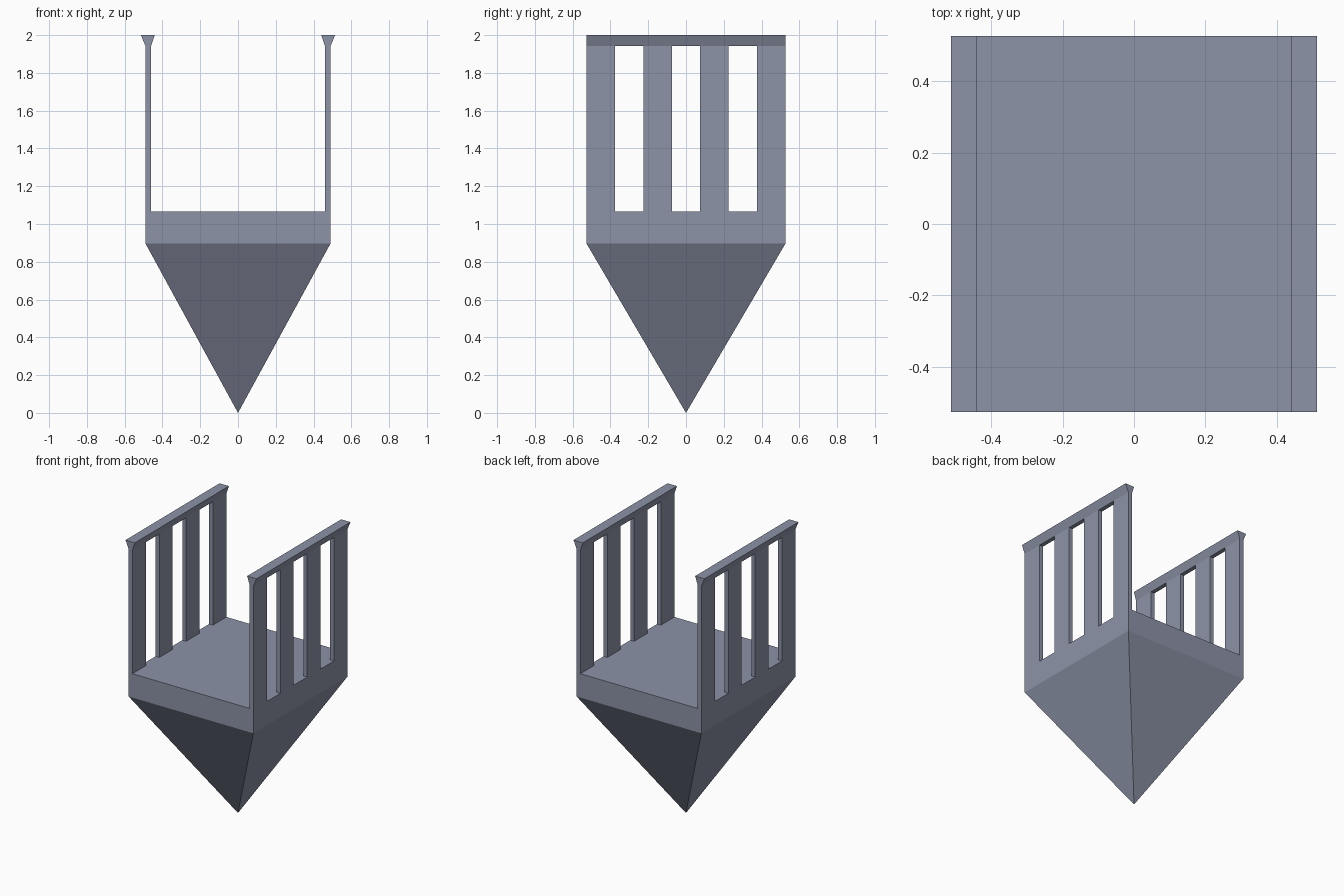
import bpy
import bmesh

if "Cube" in bpy.data.objects:
    bpy.data.objects.remove(bpy.data.objects["Cube"])

HX, HY = 0.49, 0.527             # half width and half depth of the body
Z_BASE, Z_DECK, Z_RAIL, Z_TOP = 0.897, 1.066, 1.942, 2.0
X_IN = 0.46                      # inner face of the side walls

steel = bpy.data.materials.new("blue_grey")
steel.diffuse_color = (0.266, 0.292, 0.386, 1)
steel.use_nodes = True
steel.node_tree.nodes["Principled BSDF"].inputs["Base Color"].default_value = steel.diffuse_color


def finish(name, bm):
    bmesh.ops.recalc_face_normals(bm, faces=bm.faces[:])
    mesh = bpy.data.meshes.new(name)
    bm.to_mesh(mesh)
    bm.free()
    mesh.materials.append(steel)
    obj = bpy.data.objects.new(name, mesh)
    bpy.context.collection.objects.link(obj)
    return obj


def extrude_y(name, profile, y0, y1):
    """Solid from an x-z profile swept from y0 to y1."""
    bm = bmesh.new()
    face = bm.faces.new([bm.verts.new((x, y0, z)) for x, z in profile])
    new = bmesh.ops.extrude_face_region(bm, geom=[face])["geom"]
    verts = [g for g in new if isinstance(g, bmesh.types.BMVert)]
    bmesh.ops.translate(bm, verts=verts, vec=(0, y1 - y0, 0))
    return finish(name, bm)


# Deck slab with a pyramid point below
bm = bmesh.new()
corners = [(-HX, -HY), (HX, -HY), (HX, HY), (-HX, HY)]
top = [bm.verts.new((x, y, Z_DECK)) for x, y in corners]
low = [bm.verts.new((x, y, Z_BASE)) for x, y in corners]
tip = bm.verts.new((0, 0, 0))
bm.faces.new(top)
for i in range(4):
    j = (i + 1) % 4
    bm.faces.new((low[i], low[j], top[j], top[i]))
    bm.faces.new((tip, low[j], low[i]))
finish("pointed_base", bm)

# Side walls: four slats under a flared top rail
slats = [(-HY, -0.376), (-0.225, -0.075), (0.075, 0.225), (0.376, HY)]
for side, s in (("left", -1), ("right", 1)):
    for n, (y0, y1) in enumerate(slats, 1):
        extrude_y(f"{side}_slat_{n}",
                  [(s * X_IN, Z_DECK), (s * HX, Z_DECK),
                   (s * HX, Z_RAIL), (s * X_IN, Z_RAIL)], y0, y1)
    extrude_y(f"{side}_top_rail",
              [(s * X_IN, Z_RAIL), (s * HX, Z_RAIL),
               (s * 0.514, Z_TOP), (s * 0.441, Z_TOP)], -HY, HY)
